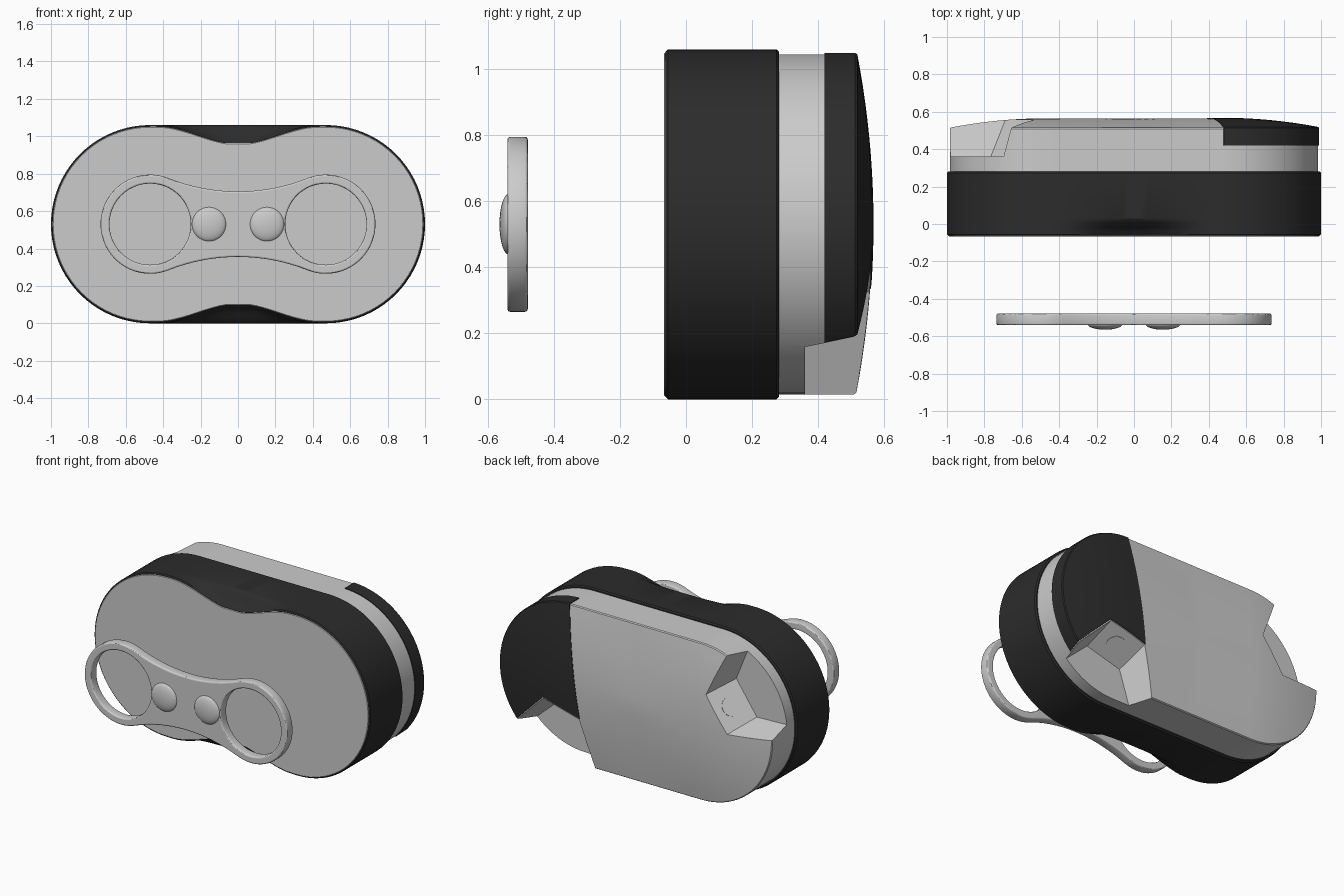
import bpy, bmesh, math
from mathutils import Vector, Matrix

if "Cube" in bpy.data.objects:
    bpy.data.objects.remove(bpy.data.objects["Cube"])

CZ, SP = 0.53, 0.47            # mid height, half length of the straight sides
ARC, STR = 40, 28              # segments per round end / straight side

black = bpy.data.materials.new("black_plastic")
black.diffuse_color = (0.025, 0.025, 0.025, 1)
black.use_nodes = True
black.node_tree.nodes["Principled BSDF"].inputs["Base Color"].default_value = black.diffuse_color


def stadium(r):
    """Stadium outline in x/z about the origin."""
    pts = []
    for s in (1, -1):
        for i in range(ARC):
            a = -math.pi / 2 + math.pi * i / ARC
            pts.append((s * (SP + r * math.cos(a)), s * r * math.sin(a)))
        for i in range(STR):
            pts.append((s * (SP - 2 * SP * i / STR), s * r))
    return pts


def scoop(x):
    """Thumb groove depth along the long sides."""
    t = max(0.0, 1 - abs(x) / 0.43)
    return 0.088 * min(1.0, t * t * (3 - 2 * t) * 1.08)


def finish(obj, mat=None, angle=30):
    if mat:
        obj.data.materials.append(mat)
    bpy.ops.object.select_all(action='DESELECT')
    obj.select_set(True)
    bpy.context.view_layer.objects.active = obj
    bpy.ops.object.shade_smooth_by_angle(angle=math.radians(angle))


def from_bm(name, bm):
    bmesh.ops.recalc_face_normals(bm, faces=bm.faces)
    me = bpy.data.meshes.new(name)
    bm.to_mesh(me)
    bm.free()
    obj = bpy.data.objects.new(name, me)
    bpy.context.collection.objects.link(obj)
    return obj


def loft(rings, cap_end=True):
    """Skin a list of equal-length 3D rings."""
    bm = bmesh.new()
    vs = [[bm.verts.new(p) for p in ring] for ring in rings]
    n = len(vs[0])
    for a, b in zip(vs, vs[1:]):
        for i in range(n):
            bm.faces.new((a[i], a[(i + 1) % n], b[(i + 1) % n], b[i]))
    bm.faces.new(vs[0])
    if cap_end:
        bm.faces.new(vs[-1])
    bmesh.ops.remove_doubles(bm, verts=bm.verts, dist=1e-5)
    return bm


def ring(r, y, k=0.0):
    """Stadium ring at depth y, pinched by k times the thumb groove."""
    out = []
    for x, z in stadium(r):
        z -= math.copysign(k * scoop(x), z)
        out.append((x, y, CZ + z))
    return out


def domed(r, y0, top):
    """Back block whose rear face bulges toward its long spine."""
    rings = [ring(r, y0), ring(r, top - 0.006)]
    for d in (0.99, 0.9, 0.8, 0.7, 0.6, 0.5, 0.4, 0.3, 0.2, 0.1, 0):
        rings.append([(x, top + 0.05 * (1 - d ** (1.5 + 0.5 * min(1, abs(x) / SP))), CZ + z)
                      for x, z in stadium(r * d)])
    return loft(rings, cap_end=False)


def pocket_frame(side, deg):
    """Local frame: x outward from the round end's centre, y toward the back."""
    a = math.radians(deg)
    u = Vector((math.cos(a), 0, math.sin(a)))
    y = Vector((0, 1, 0))
    w = u.cross(y)
    m = Matrix((u, y, w)).transposed().to_4x4()
    m.translation = (side * SP, 0, CZ)
    return m


POCKETS = [pocket_frame(-1, 145), pocket_frame(1, 285)]


def cut_pockets(obj, frames, m=0.0):
    """Subtract wedge pockets with sloping walls, widened by m."""
    for fr in frames:
        rings = []
        for y, ui, wi, wo in ((0.36 - m, 0.27, 0.13, 0.41), (0.62, 0.14, 0.136, 0.50)):
            q = [(ui - m, wi + m), (0.7, wo + m), (0.7, -wo - m), (ui - m, -wi - m)]
            rings.append([fr @ Vector((u, y, w)) for u, w in q])
        cutter = from_bm("pocket_cutter", loft(rings))
        cutter.hide_render = True
        mod = obj.modifiers.new("pocket", 'BOOLEAN')
        mod.operation, mod.solver, mod.object = 'DIFFERENCE', 'EXACT', cutter
        bpy.context.view_layer.objects.active = obj
        bpy.ops.object.modifier_apply(modifier=mod.name)
        bpy.data.objects.remove(cutter)


# Black main body with thumb grooves at the front edge
body = from_bm("main_body", loft([
    ring(0.522, 0.282), ring(0.53, 0.274), ring(0.53, 0.03), ring(0.53, 0.015, 0.1),
    ring(0.53, 0.0, 0.3), ring(0.53, -0.02, 0.65), ring(0.53, -0.04, 0.9),
    ring(0.53, -0.055, 1), ring(0.523, -0.062, 1)]))
finish(body, black)

# Grey front panel
finish(from_bm("front_panel", loft([
    ring(0.521, -0.05, 1), ring(0.521, -0.063, 1), ring(0.518, -0.066, 1)])))

# Grey back housing with two pockets
back = from_bm("back_housing", domed(0.515, 0.27, 0.515))
cut_pockets(back, POCKETS)
finish(back, angle=25)

# Black end cover over the +x end of the back
bm = domed(0.52, 0.42, 0.518)
bmesh.ops.bisect_plane(bm, geom=bm.verts[:] + bm.edges[:] + bm.faces[:],
                       plane_co=(0.48, 0, 1.05), plane_no=(0.99, 0, -0.14), clear_inner=True)
bmesh.ops.holes_fill(bm, edges=[e for e in bm.edges if e.is_boundary], sides=0)
cover = from_bm("end_cover", bm)
cut_pockets(cover, POCKETS[1:], 0.005)
finish(cover, black, 25)

# Round port on the inner wall of each pocket
for i, fr in enumerate(POCKETS):
    bm = bmesh.new()
    nrm = Vector((0.894, 0.447, 0))
    rot = nrm.to_track_quat('Z', 'Y').to_matrix().to_4x4()
    bmesh.ops.create_cone(bm, cap_ends=True, segments=32, radius1=0.06, radius2=0.06, depth=0.02,
                          matrix=fr @ Matrix.Translation(Vector((0.22, 0.46, 0)) - nrm * 0.006) @ rot)
    finish(from_bm(f"pocket_port_{i + 1}", bm))

# Floating front bracket: two rings joined by a waisted bridge
R_END, R_HOLE, H, R_WAIST = 0.265, 0.217, 1.182, 1.007
tan = math.atan2(H, -SP)


def arc(cx, cy, r, a0, a1, n):
    return [(cx + r * math.cos(a0 + (a1 - a0) * i / n),
             cy + r * math.sin(a0 + (a1 - a0) * i / n)) for i in range(n)]


half = math.atan2(SP, H)
outline = (arc(SP, 0, R_END, -tan, tan, 48)
           + arc(0, H, R_WAIST, -math.pi / 2 + half, -math.pi / 2 - half, 16)
           + arc(-SP, 0, R_END, math.pi - tan, math.pi + tan, 48)
           + arc(0, -H, R_WAIST, math.pi / 2 + half, math.pi / 2 - half, 16))
cu = bpy.data.curves.new("front_bracket", 'CURVE')
cu.dimensions, cu.fill_mode = '2D', 'BOTH'
cu.extrude, cu.bevel_depth, cu.bevel_resolution, cu.offset = 0.022, 0.009, 2, -0.009
for pts in (outline, arc(SP, 0, R_HOLE, 0, math.tau, 64), arc(-SP, 0, R_HOLE, 0, math.tau, 64)):
    sp = cu.splines.new('POLY')
    sp.points.add(len(pts) - 1)
    for p, (x, y) in zip(sp.points, pts):
        p.co = (x, y, 0, 1)
    sp.use_cyclic_u = True
bracket = bpy.data.objects.new("front_bracket", cu)
bpy.context.collection.objects.link(bracket)
bracket.location = (0, -0.51, CZ)
bracket.rotation_euler = (math.pi / 2, 0, 0)
bpy.ops.object.select_all(action='DESELECT')
bracket.select_set(True)
bpy.context.view_layer.objects.active = bracket
bpy.ops.object.convert(target='MESH')
finish(bpy.context.view_layer.objects.active)

# Two shallow bumps on the bridge
for s, name in ((-1, "bump_left"), (1, "bump_right")):
    bm = bmesh.new()
    bmesh.ops.create_uvsphere(bm, u_segments=32, v_segments=16, radius=1,
                              matrix=Matrix.Translation((s * 0.155, -0.537, CZ))
                              @ Matrix.Diagonal((0.092, 0.028, 0.092, 1)))
    finish(from_bm(name, bm))
